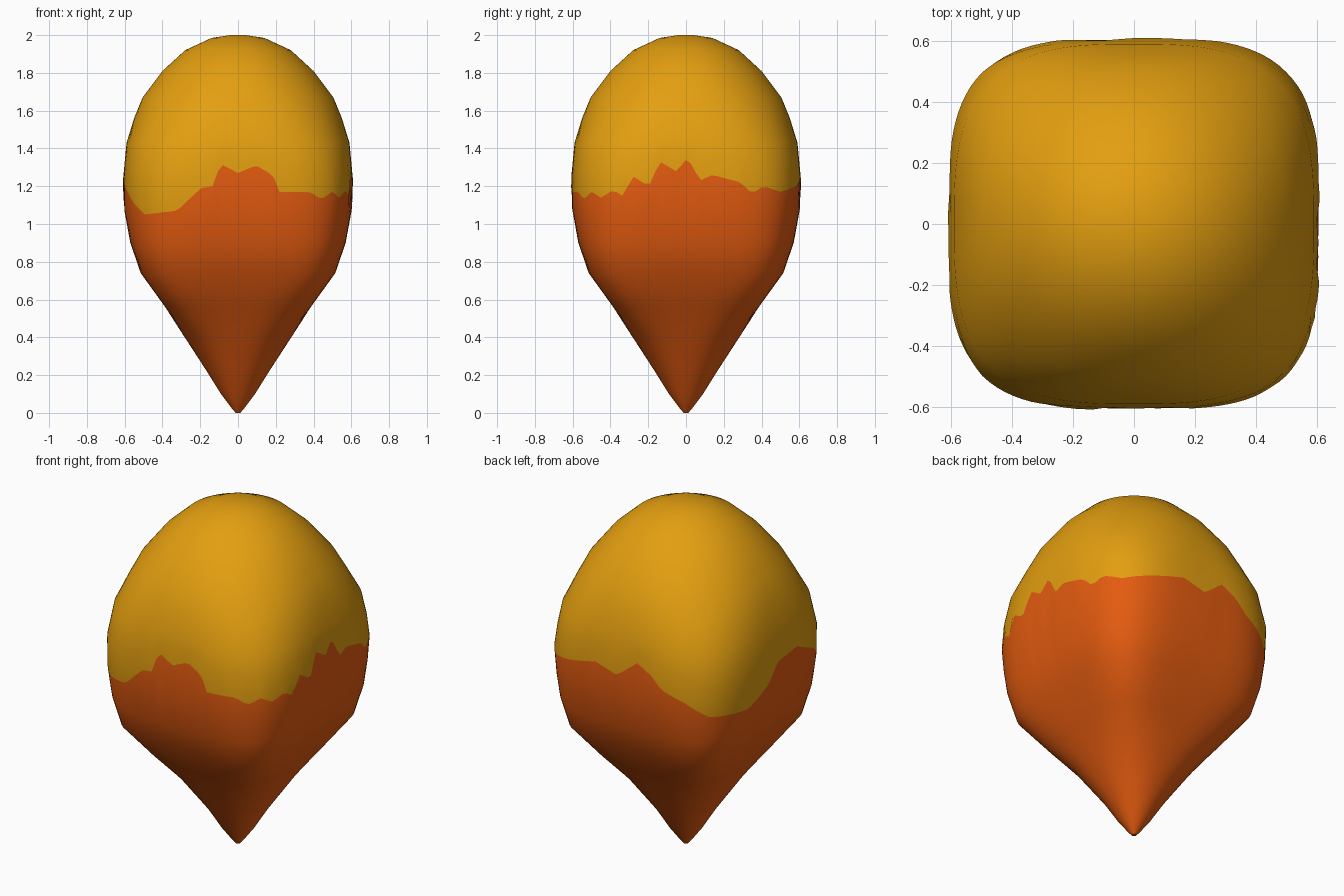
import bpy, bmesh, math

if "Cube" in bpy.data.objects:
    bpy.data.objects.remove(bpy.data.objects["Cube"])

# profile: height, half width, squareness of the cross-section
PROFILE = [(0.0, 0.012, 2), (0.02, 0.03, 2), (0.1, 0.09, 2), (0.22, 0.165, 2), (0.42, 0.295, 2.6),
           (0.56, 0.385, 4.2), (0.74, 0.515, 4.6), (0.9, 0.57, 3.9), (1.08, 0.603, 3.5),
           (1.22, 0.61, 3.5), (1.43, 0.59, 3.0), (1.56, 0.55, 2.5), (1.67, 0.505, 2.25),
           (1.81, 0.40, 2.1), (1.92, 0.28, 2), (1.985, 0.14, 2), (2.0, 0.04, 2)]

# ragged colour border: angle in degrees, height
BORDER = [(-135, 1.05), (-119, 1.07), (-108, 1.19), (-102, 1.2), (-99, 1.32), (-90, 1.27),
          (-81, 1.31), (-73, 1.26), (-70, 1.17), (-56, 1.17), (-51, 1.13), (-45, 1.17),
          (-40, 1.14), (-34, 1.18), (-30, 1.15), (-25, 1.25), (-18, 1.2), (-13, 1.33),
          (-5, 1.28), (1, 1.35), (7, 1.23), (13, 1.26), (26, 1.22), (31, 1.16), (36, 1.2),
          (45, 1.17), (58, 1.2), (75, 1.25), (88, 1.21), (100, 1.31), (108, 1.26), (114, 1.19),
          (124, 1.14), (135, 1.055), (156, 1.04), (171, 1.13), (178, 1.23), (195, 1.25),
          (210, 1.17), (225, 1.05)]


def lookup(table, t):
    """Linear interpolation in a table of tuples keyed by the first value."""
    for a, b in zip(table, table[1:]):
        if t <= b[0]:
            f = (t - a[0]) / (b[0] - a[0])
            return [p + (q - p) * f for p, q in zip(a[1:], b[1:])]
    return list(table[-1][1:])


def point(angle, z):
    half, n = lookup(PROFILE, z)
    c, s = math.cos(angle), math.sin(angle)
    r = half / (abs(c) ** n + abs(s) ** n) ** (1 / n)
    return (r * c, r * s, z)


def material(name, rgb):
    m = bpy.data.materials.new(name)
    m.diffuse_color = (*rgb, 1)
    m.use_nodes = True
    m.node_tree.nodes["Principled BSDF"].inputs["Base Color"].default_value = m.diffuse_color
    return m


SEG = 144
LOW, HIGH = 0.9, 1.43
below = [p[0] for p in PROFILE if p[0] <= LOW]
above = [p[0] for p in PROFILE if p[0] >= HIGH]

# columns of points; the middle rings bend to follow the border
bm = bmesh.new()
columns = []
for i in range(SEG):
    deg = -135 + 360 * i / SEG
    edge = lookup(BORDER, deg)[0]
    mid = [LOW + (edge - LOW) * 0.5, edge, edge + (HIGH - edge) * 0.5]
    columns.append([bm.verts.new(point(math.radians(deg), z)) for z in below + mid + above])

border_ring = len(below) + 1
for i in range(SEG):
    a, b = columns[i], columns[(i + 1) % SEG]
    for k in range(len(a) - 1):
        f = bm.faces.new((a[k], b[k], b[k + 1], a[k + 1]))
        f.material_index = 1 if k >= border_ring else 0
        f.smooth = True

# end caps
bm.faces.new([c[0] for c in reversed(columns)]).material_index = 0
cap = bm.faces.new([c[-1] for c in columns])
cap.material_index = 1
cap.smooth = True

mesh = bpy.data.meshes.new("pointed_bulb")
bm.to_mesh(mesh)
bm.free()
mesh.materials.append(material("burnt orange", (0.77, 0.105, 0.005)))
mesh.materials.append(material("golden yellow", (0.77, 0.345, 0.005)))
bulb = bpy.data.objects.new("pointed_bulb", mesh)
bpy.context.collection.objects.link(bulb)
